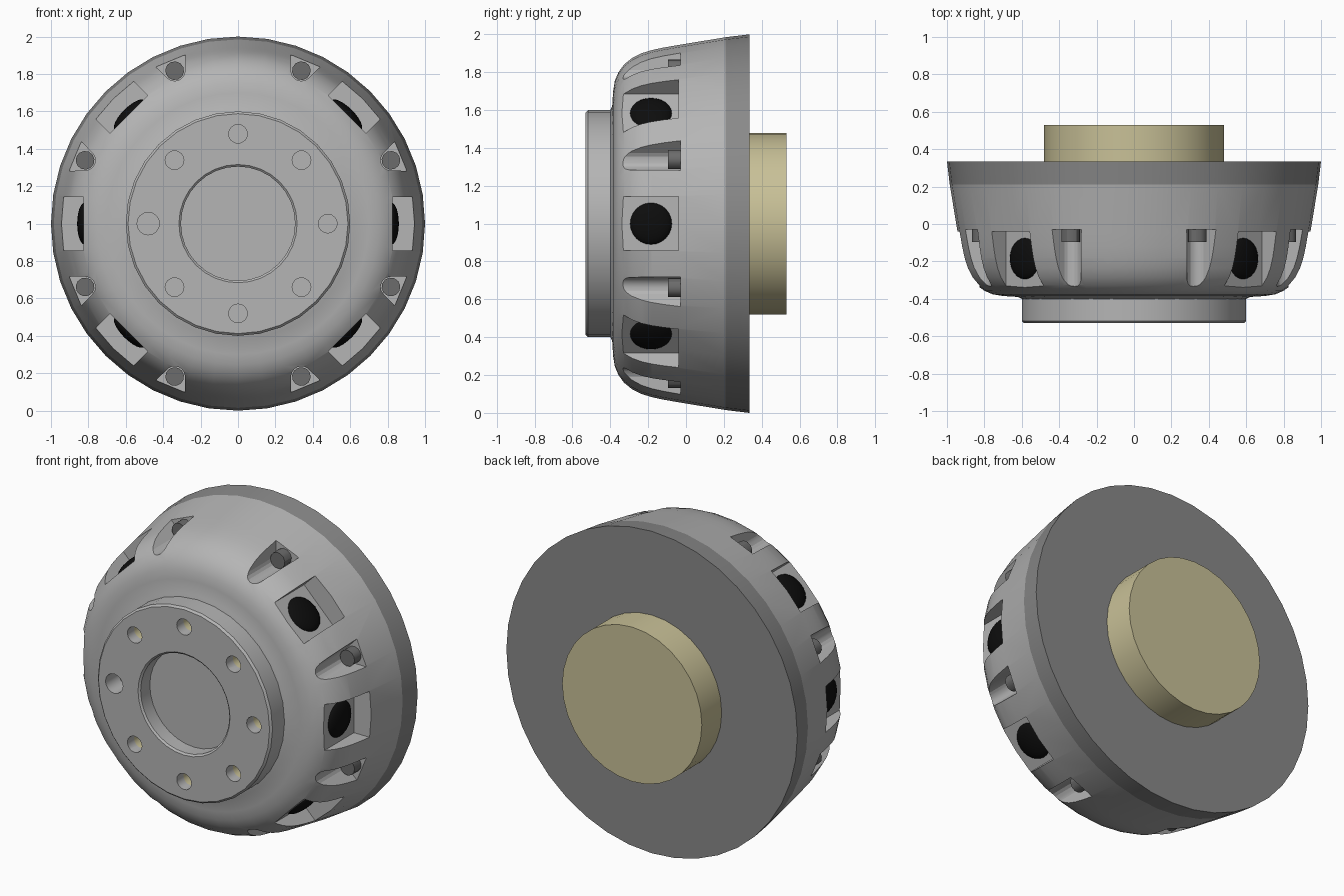
import bpy, bmesh, math
from mathutils import Matrix

if "Cube" in bpy.data.objects:
    bpy.data.objects.remove(bpy.data.objects["Cube"], do_unlink=True)


def material(name, rgb):
    m = bpy.data.materials.new(name)
    m.use_nodes = True
    m.diffuse_color = (*rgb, 1)
    m.node_tree.nodes["Principled BSDF"].inputs["Base Color"].default_value = (*rgb, 1)
    return m


LIGHT = material("light grey", (0.46, 0.46, 0.46))
MID = material("mid grey", (0.25, 0.25, 0.25))
DARK = material("dark grey", (0.15, 0.15, 0.15))
BLACK = material("black", (0.004, 0.004, 0.004))
CREAM = material("pale yellow", (0.58, 0.53, 0.31))


def around(angle):
    """Local x points outwards, y stays the wheel axis, z is tangential."""
    return Matrix.Translation((0, 0, 1)) @ Matrix.Rotation(math.radians(angle), 4, 'Y')


def finish(bm, name, mat, matrix=None, smooth=True, fix=True):
    bmesh.ops.remove_doubles(bm, verts=bm.verts, dist=1e-5)
    if fix:
        bmesh.ops.recalc_face_normals(bm, faces=bm.faces)
    if matrix:
        bmesh.ops.transform(bm, matrix=matrix, verts=bm.verts)
    me = bpy.data.meshes.new(name)
    bm.to_mesh(me)
    bm.free()
    me.materials.append(mat)
    ob = bpy.data.objects.new(name, me)
    bpy.context.collection.objects.link(ob)
    if smooth:
        shade(ob)
    return ob


def shade(ob):
    bpy.ops.object.select_all(action='DESELECT')
    ob.select_set(True)
    bpy.context.view_layer.objects.active = ob
    bpy.ops.object.shade_smooth_by_angle(angle=math.radians(30))


def lathe(name, profile, mat, segments, matrix, smooth=True):
    """Revolve (radius, y) points about the local y axis."""
    bm = bmesh.new()
    rings = []
    for i in range(segments):
        a = 2 * math.pi * i / segments
        rings.append([bm.verts.new((r * math.cos(a), y, r * math.sin(a))) for r, y in profile])
    for i in range(segments):
        p, q = rings[i], rings[(i + 1) % segments]
        for j in range(len(profile) - 1):
            if profile[j][0] == 0:
                bm.faces.new((p[j], p[j + 1], q[j + 1]))
            elif profile[j + 1][0] == 0:
                bm.faces.new((p[j], p[j + 1], q[j]))
            else:
                bm.faces.new((p[j], p[j + 1], q[j + 1], q[j]))
    return finish(bm, name, mat, matrix, smooth)


def prism(name, outline, y0, y1, mat, matrix):
    """Extrude an (x, z) outline along y."""
    bm = bmesh.new()
    face = bm.faces.new([bm.verts.new((x, y0, z)) for x, z in outline])
    new = bmesh.ops.extrude_face_region(bm, geom=[face])["geom"]
    bmesh.ops.translate(bm, vec=(0, y1 - y0, 0),
                        verts=[v for v in new if isinstance(v, bmesh.types.BMVert)])
    return finish(bm, name, mat, matrix, smooth=False)


def cylinder(name, r, y0, y1, mat, segments, matrix, smooth=True):
    return lathe(name, [(0, y0), (r, y0), (r, y1), (0, y1)], mat, segments, matrix, smooth)


def cut(ob, cutters):
    bpy.context.view_layer.objects.active = ob
    for c in cutters:
        c.hide_render = True
        mod = ob.modifiers.new("cut", 'BOOLEAN')
        mod.operation, mod.solver, mod.object = 'DIFFERENCE', 'EXACT', c
        bpy.ops.object.modifier_apply(modifier=mod.name)
        bpy.data.objects.remove(c, do_unlink=True)
    shade(ob)


CENTRE = around(0)
WINDOWS = (0, 45, 135, 180, 225, 315)
POCKETS = [22.5 + 45 * i for i in range(8)]

# Rounded drum body
body = lathe("drum_body", [
    (0, -0.40), (0.60, -0.40), (0.62, -0.39), (0.70, -0.385), (0.755, -0.376),
    (0.80, -0.357), (0.84, -0.328), (0.875, -0.285), (0.90, -0.235),
    (0.917, -0.18), (0.93, -0.12), (0.942, -0.05), (0.985, 0.21), (0, 0.21)],
    LIGHT, 40, CENTRE)

# Rectangular windows and flared bolt pockets cut into the body
cutters = [prism("window_cutter", [(0.825, -0.143), (1.1, -0.143), (1.1, 0.143), (0.825, 0.143)],
                 -0.45, -0.04, LIGHT, around(a)) for a in WINDOWS]
flare = [(0.885 + 0.055 * math.cos(math.radians(t)), 0.055 * math.sin(math.radians(t)))
         for t in range(120, 241, 20)]
flare = [(1.1, 0.155)] + flare + [(1.1, -0.155)]
cutters += [prism("pocket_cutter", flare, -0.45, -0.03, LIGHT, around(a)) for a in POCKETS]
cut(body, cutters)

# Back rim and rear axle boss
lathe("back_rim", [(0, 0.205), (0.985, 0.21), (1.0, 0.335), (0, 0.335)], MID, 40, CENTRE)
cylinder("axle_boss", 0.48, 0.32, 0.53, CREAM, 32, CENTRE)

# Front hub with recess
hub = lathe("front_hub", [
    (0, -0.43), (0.305, -0.43), (0.305, -0.52), (0.316, -0.53), (0.588, -0.53),
    (0.60, -0.518), (0.60, -0.37), (0, -0.37)], LIGHT, 32, CENTRE)

# Stud holes, the one on the right is wider and unlined
holes = []
for i in range(8):
    place = around(45 * i) @ Matrix.Translation((0.48, 0, 0))
    wide = i == 4
    holes.append(cylinder("hole_cutter", 0.06 if wide else 0.05, -0.6, -0.402,
                          LIGHT, 16, place))
    if not wide:
        sleeve = lathe("hole_sleeve", [(0.049, -0.465), (0.049, -0.401)], CREAM, 16, place)
        sleeve.data.flip_normals()
cut(hub, holes)

# Black domed ports in the windows
for a in WINDOWS:
    arc = [(0.112 * math.sin(t), 0.04 * math.cos(t))
           for t in (math.pi / 2 * k / 6 for k in range(7))]
    turn = Matrix.Translation((0.82, -0.185, 0)) @ Matrix.Rotation(-math.pi / 2, 4, 'Z')
    lathe("window_port", arc + [(0, 0)], BLACK, 24, around(a) @ turn)

# Bolts in the pockets
for a in POCKETS:
    cylinder("pocket_bolt", 0.05, -0.095, -0.025, DARK, 12,
             around(a) @ Matrix.Translation((0.885, 0, 0)))
